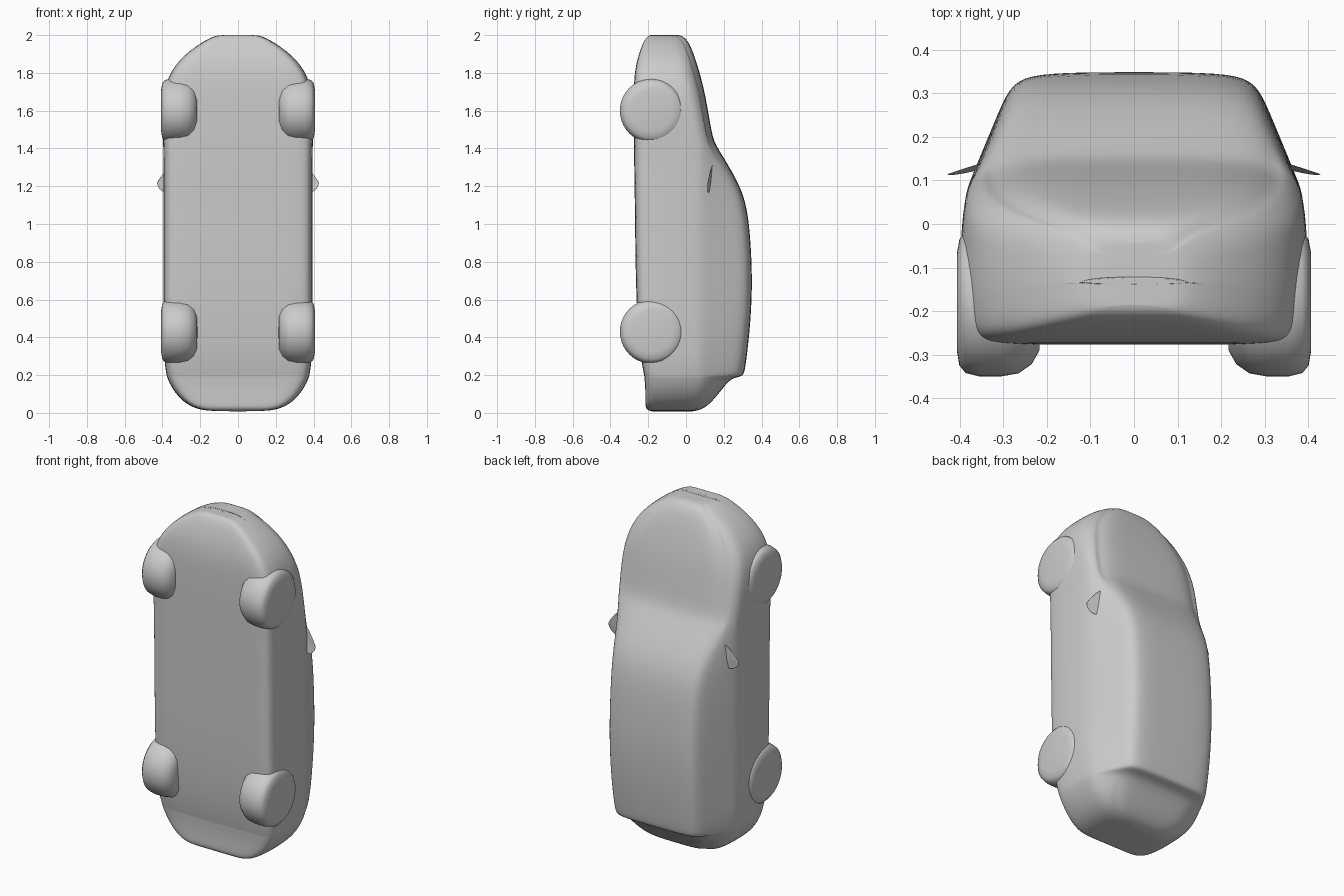
import bpy, bmesh, math
from mathutils import Vector

if "Cube" in bpy.data.objects:
    bpy.data.objects.remove(bpy.data.objects["Cube"])

paint = bpy.data.materials.new("plain_grey")
paint.use_nodes = True
GREY = (0.6, 0.6, 0.6, 1)
paint.diffuse_color = GREY
paint.node_tree.nodes["Principled BSDF"].inputs["Base Color"].default_value = GREY


def finish(name, bm, subdivisions=0):
    """Turn a bmesh into a smooth grey object."""
    bmesh.ops.recalc_face_normals(bm, faces=bm.faces)
    for f in bm.faces:
        f.smooth = True
    mesh = bpy.data.meshes.new(name)
    bm.to_mesh(mesh)
    bm.free()
    mesh.materials.append(paint)
    obj = bpy.data.objects.new(name, mesh)
    bpy.context.collection.objects.link(obj)
    if subdivisions:
        mod = obj.modifiers.new("smooth_surface", "SUBSURF")
        mod.levels = mod.render_levels = subdivisions
    return obj


def half_section(w, yb, ys, yt, wt):
    """Half outline from the underside centre, round the flank, to the roof centre."""
    return [(0, yb), (w * 0.5, yb), (w * 0.87, yb), (w * 0.985, yb + 0.02),
            (w * 1.01, yb + 0.08), (w * 1.02, (yb + ys) / 2), (w * 1.005, ys - 0.04),
            (w * 0.97, ys), (w * 0.3 + wt * 0.7, ys * 0.42 + yt * 0.58),
            (wt, yt - 0.03), (wt * 0.85, yt - 0.002), (wt * 0.45, yt + 0.004), (0, yt + 0.004)]


# Body stations: height, half width, underside, shoulder, roof, roof half width
STATIONS = [
    (0.008, 0.13, -0.18, -0.02, 0.03, 0.10),
    (0.018, 0.215, -0.215, 0.03, 0.085, 0.17),
    (0.06, 0.29, -0.215, 0.07, 0.135, 0.23),
    (0.13, 0.345, -0.215, 0.09, 0.19, 0.26),
    (0.185, 0.368, -0.22, 0.10, 0.235, 0.27),
    (0.192, 0.37, -0.22, 0.10, 0.295, 0.27),
    (0.215, 0.375, -0.225, 0.10, 0.306, 0.275),
    (0.30, 0.387, -0.24, 0.10, 0.318, 0.28),
    (0.45, 0.389, -0.255, 0.10, 0.335, 0.285),
    (0.65, 0.388, -0.264, 0.10, 0.347, 0.287),
    (0.85, 0.388, -0.268, 0.10, 0.342, 0.287),
    (1.05, 0.388, -0.27, 0.10, 0.326, 0.287),
    (1.18, 0.388, -0.272, 0.10, 0.293, 0.292),
    (1.30, 0.388, -0.274, 0.10, 0.227, 0.307),
    (1.40, 0.389, -0.275, 0.095, 0.165, 0.325),
    (1.45, 0.391, -0.276, 0.085, 0.137, 0.33),
    (1.60, 0.394, -0.277, 0.06, 0.113, 0.325),
    (1.72, 0.384, -0.277, 0.03, 0.09, 0.31),
    (1.82, 0.345, -0.27, 0.00, 0.063, 0.275),
    (1.90, 0.275, -0.25, -0.02, 0.037, 0.22),
    (1.965, 0.185, -0.225, -0.05, 0.01, 0.145),
    (1.995, 0.125, -0.205, -0.08, -0.02, 0.10),
    (2.001, 0.09, -0.185, -0.10, -0.05, 0.07),
]

# Body shell, lofted along its length
bm = bmesh.new()
rings = []
for z, w, yb, ys, yt, wt in STATIONS:
    half = half_section(w, yb, ys, yt, wt)
    outline = half + [(-x, y) for x, y in half[-2:0:-1]]
    rings.append([bm.verts.new((x, y, z)) for x, y in outline])
n = len(rings[0])
for a, b in zip(rings, rings[1:]):
    for i in range(n):
        j = (i + 1) % n
        bm.faces.new((a[i], a[j], b[j], b[i]))
for ring in (rings[0], rings[-1]):
    for i in range(n // 2):
        quad = [ring[i], ring[i + 1], ring[(n - i - 1) % n], ring[(n - i) % n]]
        bm.faces.new(list(dict.fromkeys(quad)))
finish("car_body", bm, 2)

# Wheel outline: distance from the inner side, radius
TYRE = [(0, 0.0), (0, 0.06), (0.002, 0.11), (0.02, 0.142), (0.05, 0.163),
        (0.09, 0.170), (0.14, 0.170), (0.172, 0.162), (0.186, 0.145), (0.192, 0.11),
        (0.192, 0.0)]


def wheel(name, side, z):
    bm = bmesh.new()
    verts = [bm.verts.new((side * (0.215 + d), -0.18 - r, z)) for d, r in TYRE]
    edges = [bm.edges.new(p) for p in zip(verts, verts[1:])]
    bmesh.ops.spin(bm, geom=verts + edges, cent=(0, -0.18, z), axis=(1, 0, 0),
                   angle=math.tau, steps=40)
    bmesh.ops.remove_doubles(bm, verts=bm.verts, dist=0.0005)
    finish(name, bm)


def mirror(name, side):
    """Door mirror: a pod with a tapered end towards the nose."""
    bm = bmesh.new()
    bmesh.ops.create_uvsphere(bm, u_segments=24, v_segments=16, radius=1)
    for v in bm.verts:
        taper = 1 - 0.35 * max(v.co.z, 0)
        x, y, z = v.co.x * 0.062 * taper, v.co.y * 0.042 * taper, v.co.z
        z *= 0.10 if z > 0 else 0.055
        v.co = Vector((side * (0.366 + x - 0.35 * max(z, 0)),
                       0.13 - 0.25 * x + 0.15 * z, 1.22 + z))
    finish(name, bm)


for side, label in ((1, "left"), (-1, "right")):
    wheel("front_wheel_" + label, side, 1.6)
    wheel("rear_wheel_" + label, side, 0.43)
    mirror("door_mirror_" + label, side)
